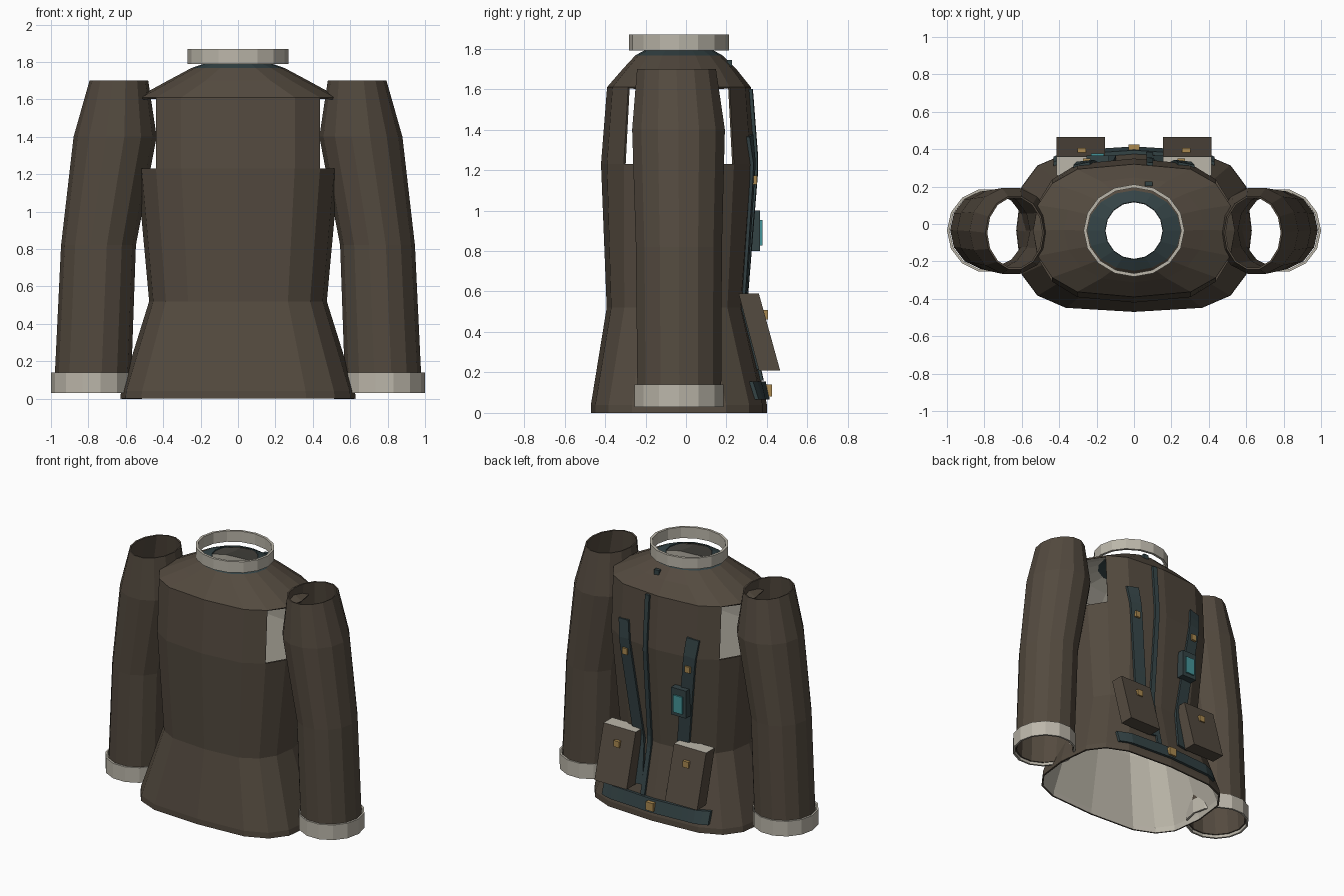
import bpy, math
from mathutils import Vector

if "Cube" in bpy.data.objects:
    bpy.data.objects.remove(bpy.data.objects["Cube"])


def material(name, rgb):
    m = bpy.data.materials.new(name)
    m.diffuse_color = (*rgb, 1)
    m.use_nodes = True
    m.node_tree.nodes["Principled BSDF"].inputs["Base Color"].default_value = m.diffuse_color
    return m


BROWN = material("brown_cloth", (0.088, 0.069, 0.05))
LINING = material("pale_lining", (0.50, 0.47, 0.40))
TEAL = material("dark_teal", (0.034, 0.056, 0.06))
CYAN = material("cyan_screen", (0.06, 0.30, 0.32))
GOLD = material("gold_metal", (0.40, 0.25, 0.08))


def make(name, verts, faces, *mats):
    me = bpy.data.meshes.new(name)
    me.from_pydata([tuple(v) for v in verts], [], faces)
    for m in mats:
        me.materials.append(m)
    ob = bpy.data.objects.new(name, me)
    bpy.context.collection.objects.link(ob)
    return ob


def ring(n, z, xc, yc, rx, ry, ex=1.0, ey=1.0):
    """Rounded-box outline: exponents below 1 make it squarer."""
    pts = []
    for i in range(n):
        c, s = math.cos(2 * math.pi * i / n), math.sin(2 * math.pi * i / n)
        pts.append(Vector((xc + rx * math.copysign(abs(c) ** ex, c),
                           yc + ry * math.copysign(abs(s) ** ey, s), z)))
    return pts


def loft(name, rings, mats, thick, skip=lambda level, i: False):
    """Open tube through rings, thickened inwards."""
    n = len(rings[0])
    faces = [(l * n + i, l * n + (i + 1) % n, (l + 1) * n + (i + 1) % n, (l + 1) * n + i)
             for l in range(len(rings) - 1) for i in range(n) if not skip(l, i)]
    ob = make(name, [p for r in rings for p in r], faces, *mats)
    sol = ob.modifiers.new("thickness", "SOLIDIFY")
    sol.thickness, sol.offset = thick, -1
    sol.material_offset = len(mats) - 1
    return ob


def box(name, center, size, mat):
    cx, cy, cz = center
    sx, sy, sz = (s / 2 for s in size)
    return prism(name, cx, sx, [(cy - sy, cz - sz), (cy + sy, cz - sz),
                                (cy + sy, cz + sz), (cy - sy, cz + sz)], mat)


def prism(name, cx, hx, profile, *mats):
    """Side profile of (y, z) points extruded along x."""
    n = len(profile)
    verts = [(cx + s * hx, y, z) for s in (-1, 1) for y, z in profile]
    faces = [tuple(reversed(range(n))), tuple(range(n, 2 * n))]
    faces += [(i, (i + 1) % n, n + (i + 1) % n, n + i) for i in range(n)]
    return make(name, verts, faces, *mats)


# Torso: flared skirt, waist, chest and sloping yoke, with open armholes
N = 16
TORSO = [ring(N, 0.0, 0, -0.035, 0.63, 0.435, 0.57, 0.65),
         ring(N, 0.04, 0, -0.035, 0.625, 0.435, 0.57, 0.65),
         ring(N, 0.52, 0, -0.05, 0.475, 0.342, 0.6, 0.85),
         ring(N, 1.23, 0, -0.035, 0.54, 0.385, 0.6, 1.0),
         ring(N, 1.61, 0, -0.035, 0.54, 0.355, 0.6, 1.0),
         ring(N, 1.70, 0, -0.032, 0.375, 0.28, 0.8, 1.0),
         ring(N, 1.767, 0, -0.035, 0.25, 0.215)]
loft("torso", TORSO, (BROWN, LINING), 0.012,
     lambda level, i: level == 3 and i in (14, 15, 0, 1, 6, 7, 8, 9))

# Neckline and floating stand collar
loft("neckline", [TORSO[-1], ring(N, 1.80, 0, -0.035, 0.155, 0.155)], (TEAL,), 0.008)
loft("collar", [ring(N, 1.79, 0, -0.035, 0.27, 0.247),
                ring(N, 1.87, 0, -0.035, 0.27, 0.247)], (LINING,), 0.018)

# Sleeves and cuffs on both sides: z, centre x, centre y, radius x, radius y
SLEEVE = [(0.05, 0.778, -0.033, 0.205, 0.212), (0.82, 0.746, -0.035, 0.20, 0.218),
          (1.40, 0.657, -0.037, 0.222, 0.235), (1.70, 0.637, -0.047, 0.157, 0.20)]
for side, word in ((-1, "left"), (1, "right")):
    loft(word + "_sleeve", [ring(14, z, side * x, y, rx, ry)
                            for z, x, y, rx, ry in SLEEVE], (BROWN,), 0.01)
    loft(word + "_cuff", [ring(14, z, side * 0.783, -0.035, 0.217, 0.225)
                          for z in (0.03, 0.14)], (LINING,), 0.014)


def surf_y(x, z):
    """Depth of the torso's fastening side (+y) at x, z."""
    for lo, hi in zip(TORSO, TORSO[1:]):
        if lo[0].z <= z <= hi[0].z:
            t = (z - lo[0].z) / (hi[0].z - lo[0].z)
            pts = [a.lerp(b, t) for a, b in zip(lo[:9], hi[:9])]
            for a, b in zip(pts, pts[1:]):
                if b.x <= x <= a.x:
                    return a.y + (b.y - a.y) * (a.x - x) / (a.x - b.x)
    return 0.3


def strip(name, x0, z0, x1, z1, width, mat, thick=0.016, steps=18):
    """Band that hugs the torso between two points."""
    d = Vector((x1 - x0, z1 - z0)).normalized()
    px, pz = -d.y * width / 2, d.x * width / 2
    verts, faces = [], []
    for k in range(steps + 1):
        x, z = x0 + (x1 - x0) * k / steps, z0 + (z1 - z0) * k / steps
        for s, off in ((-1, -0.004), (-1, thick), (1, thick), (1, -0.004)):
            u, w = x + s * px, z + s * pz
            verts.append((u, surf_y(u, w) + off, w))
    for k in range(steps):
        for j in range(4):
            a, b = 4 * k + j, 4 * k + (j + 1) % 4
            faces.append((a, b, b + 4, a + 4))
    faces += [(3, 2, 1, 0), tuple(range(4 * steps, 4 * steps + 4))]
    return make(name, verts, faces, mat)


# Fastening strip with its stub on the yoke, and the hem belt with buckle
strip("fastening_strip", 0.085, 0.16, 0.085, 1.60, 0.035, TEAL)
box("yoke_tab", (0.08, 0.215, 1.725), (0.04, 0.025, 0.04), TEAL)
strip("hem_belt", 0.43, 0.11, -0.43, 0.11, 0.09, TEAL, 0.02)
box("belt_buckle", (0, surf_y(0, 0.11) + 0.025, 0.11), (0.06, 0.03, 0.06), GOLD)

# Straps, clips and open-topped slanted pockets on both sides
for side, word in ((-1, "left"), (1, "right")):
    strip(word + "_strap", side * 0.28, 1.37, side * 0.14, 0.22, 0.09, TEAL)
    cx = side * 0.253
    box(word + "_strap_clip", (cx, surf_y(cx, 1.15) + 0.018, 1.15), (0.04, 0.025, 0.045), GOLD)
    pocket = prism(word + "_pocket", side * 0.285, 0.13,
                   [(0.36, 0.21), (0.465, 0.21), (0.36, 0.59), (0.26, 0.59)], BROWN, LINING)
    for p in pocket.data.polygons:
        if p.normal.z > 0.9:
            p.material_index = 1
    box(word + "_pocket_clip", (side * 0.28, 0.393, 0.485), (0.045, 0.025, 0.045), GOLD)

# Small device with a bright screen on the left strap
box("device_case", (-0.195, 0.338, 0.90), (0.12, 0.055, 0.20), TEAL)
box("device_screen", (-0.195, 0.37, 0.89), (0.07, 0.014, 0.125), CYAN)
